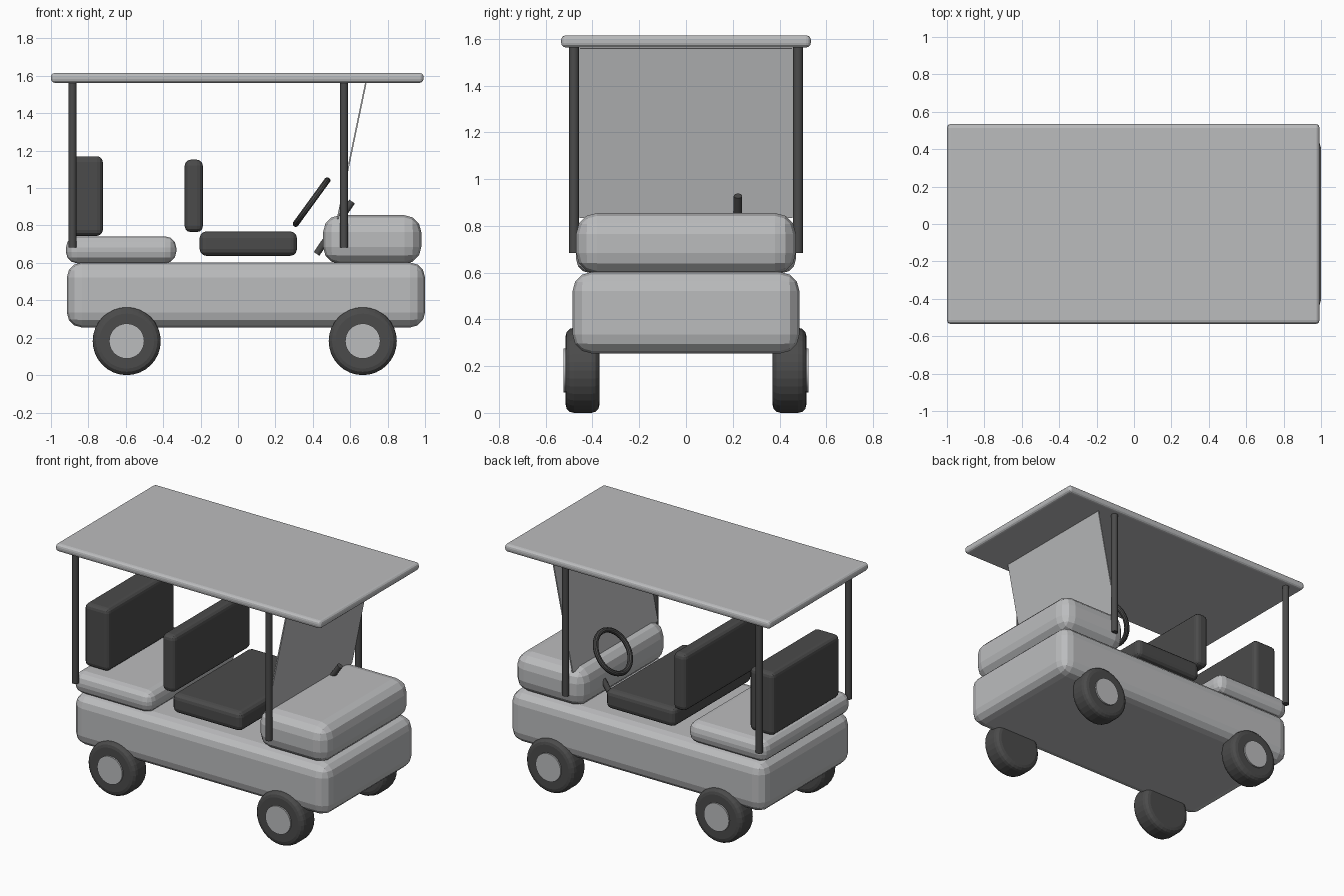
import bpy, math
from mathutils import Vector

if "Cube" in bpy.data.objects:
    bpy.data.objects.remove(bpy.data.objects["Cube"])


def material(name, rgb):
    m = bpy.data.materials.new(name)
    m.diffuse_color = (*rgb, 1.0)
    m.use_nodes = True
    m.node_tree.nodes["Principled BSDF"].inputs["Base Color"].default_value = m.diffuse_color
    return m


GREY = material("light_grey", (0.50, 0.505, 0.515))
DARK = material("dark_grey", (0.07, 0.07, 0.07))


def finish(name, mat, bevel=0, segments=3, smooth=False):
    ob = bpy.context.object
    ob.name = name
    ob.data.materials.append(mat)
    bpy.ops.object.transform_apply(location=False, rotation=False, scale=True)
    if smooth:
        bpy.ops.object.shade_smooth_by_angle(angle=math.radians(30))
    if bevel:
        mod = ob.modifiers.new("rounding", 'BEVEL')
        mod.width = bevel
        mod.segments = segments
        mod.limit_method = 'ANGLE'
        mod.angle_limit = math.radians(40)
    return ob


def box(name, x, half_y, z, mat, bevel, segments=3):
    """Rounded box, centred across the vehicle."""
    bpy.ops.mesh.primitive_cube_add(size=1, location=(sum(x) / 2, 0, sum(z) / 2))
    bpy.context.object.scale = (x[1] - x[0], 2 * half_y, z[1] - z[0])
    return finish(name, mat, bevel, segments)


def rod(name, a, b, radius, mat, sides=16, bevel=0, smooth=True):
    """Cylinder from point a to point b."""
    a, b = Vector(a), Vector(b)
    bpy.ops.mesh.primitive_cylinder_add(vertices=sides, radius=radius,
                                        depth=(b - a).length, location=(a + b) / 2)
    bpy.context.object.rotation_euler = (b - a).to_track_quat('Z', 'Y').to_euler()
    return finish(name, mat, bevel, 3, smooth)


# Bodywork
box("body", (-0.915, 1.0), 0.485, (0.255, 0.602), GREY, 0.08)
box("front_cowl", (0.455, 0.98), 0.47, (0.595, 0.855), GREY, 0.09)
box("rear_deck", (-0.92, -0.33), 0.47, (0.598, 0.742), GREY, 0.06)
box("roof", (-1.0, 0.992), 0.534, (1.563, 1.615), GREY, 0.02)

# Seating
box("seat_cushion", (-0.205, 0.315), 0.42, (0.638, 0.768), DARK, 0.035)
box("seat_back", (-0.285, -0.188), 0.415, (0.765, 1.152), DARK, 0.032)
box("rear_seat_back", (-0.905, -0.723), 0.36, (0.745, 1.17), DARK, 0.03)

# Raked windscreen
top, bottom = Vector((0.683, 0, 1.56)), Vector((0.532, 0, 0.835))
bpy.ops.mesh.primitive_cube_add(size=1, location=(top + bottom) / 2)
screen = bpy.context.object
screen.scale = (0.008, 0.912, (top - bottom).length)
screen.rotation_euler.y = math.atan2(top.x - bottom.x, top.z - bottom.z)
finish("windscreen", GREY)

# Steering wheel and its column
bpy.ops.mesh.primitive_torus_add(major_radius=0.143, minor_radius=0.017,
                                 major_segments=32, minor_segments=10,
                                 location=(0.393, 0.222, 0.925),
                                 rotation=(0, -math.radians(54), 0))
finish("steering_wheel", DARK, smooth=True)
rod("steering_column", (0.42, 0.222, 0.648), (0.61, 0.222, 0.928), 0.018, DARK)

# Roof posts and wheels on both sides
for side, s in (("right", -1), ("left", 1)):
    for end, px, wx in (("rear", -0.885, -0.595), ("front", 0.567, 0.667)):
        rod(f"{end}_{side}_post", (px, s * 0.479, 0.683), (px, s * 0.479, 1.575),
            0.022, DARK)
        rod(f"{end}_{side}_tyre", (wx, s * 0.37, 0.182), (wx, s * 0.515, 0.182),
            0.182, DARK, 32, 0.035, False)
        rod(f"{end}_{side}_hub", (wx, s * 0.46, 0.182), (wx, s * 0.525, 0.182),
            0.094, GREY, 32)
